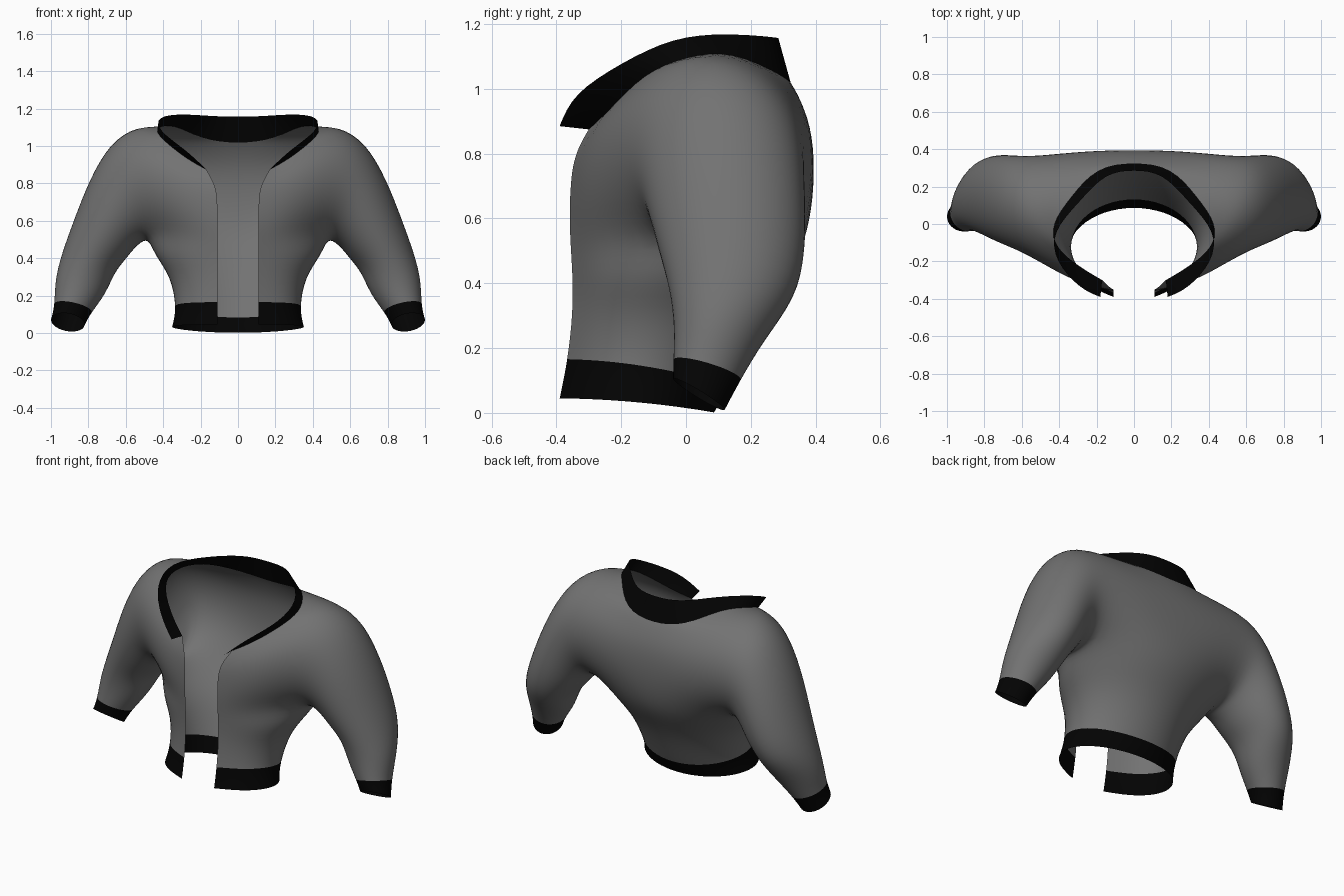
import bpy, bmesh
from math import sin, cos, asin, pi
from mathutils import Vector as V

cube = bpy.data.objects.get("Cube")
if cube:
    bpy.data.objects.remove(cube)


def material(name, value):
    m = bpy.data.materials.new(name)
    m.use_nodes = True
    color = (value, value, value, 1)
    m.diffuse_color = color
    m.node_tree.nodes["Principled BSDF"].inputs["Base Color"].default_value = color
    return m


grey = material("grey cloth", 0.17)
black = material("black ribbing", 0.001)


def finish(bm, name, mats):
    """Mirror the half, then smooth it by subdivision."""
    bmesh.ops.recalc_face_normals(bm, faces=bm.faces)
    for f in bm.faces:
        f.smooth = True
    mesh = bpy.data.meshes.new(name)
    bm.to_mesh(mesh)
    bm.free()
    for m in mats:
        mesh.materials.append(m)
    ob = bpy.data.objects.new(name, mesh)
    bpy.context.collection.objects.link(ob)
    mirror = ob.modifiers.new("mirror", "MIRROR")
    mirror.merge_threshold = 0.002
    sub = ob.modifiers.new("subdivision", "SUBSURF")
    sub.levels = sub.render_levels = 2
    sub.boundary_smooth = "PRESERVE_CORNERS"
    return ob


# Waist rows: half width, front y, back y, front z, back z
waist = [(.355, -.402, .095, .045, 0), (.33, -.38, .13, .16, .05),
         (.36, -.363, .23, .31, .28), (.45, -.36, .32, .42, .41)]
# Chest rows: opening x, front y, front z, back y, back z, front and back fullness
chest = [(.11, -.355, .50, .37, .50, .07, .04), (.11, -.36, .60, .393, .62, .045, .015),
         (.11, -.357, .69, .398, .75, .035, .01), (.115, -.35, .765, .392, .87, .035, .01),
         (.14, -.33, .825, .367, .96, .035, .01)]
# Neckline and free edge of the collar, from the front round to the back
neck = [(.17, -.30, .875), (.275, -.24, .93), (.425, -.13, 1.05), (.445, 0, 1.1),
        (.34, .14, 1.12), (.20, .31, 1.035), (0, .33, 1.01)]
edge = [(.18, -.39, .885), (.285, -.35, .985), (.425, -.20, 1.08), (.44, -.04, 1.16),
        (.29, .12, 1.172), (.155, .275, 1.16), (0, .29, 1.155)]
# Sleeve rings: outer x, z, inner x, z, front y, back y, tilt
sleeve = [(.54, 1.108, .48, .51, -.20, .365, 0), (.685, 1.02, .53, .475, -.145, .365, 0),
          (.795, .82, .56, .445, -.115, .37, 0), (.872, .62, .60, .395, -.085, .37, 0),
          (.945, .42, .66, .325, -.05, .345, .01), (.98, .28, .705, .21, -.035, .24, .02),
          (.98, .145, .79, .105, -.04, .165, .03), (1.0, .07, .82, .045, -.04, .12, .05)]
SIDES = 12


def ring(ox, oz, ix, iz, yf, yb, tilt):
    mid = V(((ox + ix) / 2, (yf + yb) / 2, (oz + iz) / 2))
    across = V((ox - ix, 0, oz - iz)) * 0.52
    depth = V((0, (yb - yf) * 0.52, -tilt))
    angles = [2 * pi * k / SIDES for k in range(SIDES)]
    return [mid + across * cos(a) + depth * sin(a) for a in angles]


rings = [ring(*r) for r in sleeve]
grid = []

# Waist and hem: open ellipses that dip towards the back
for rx, yf, yb, zf, zb in waist:
    start = asin(.11 / rx)
    row = []
    for j in range(7):
        t = start + (pi - start) * j / 6
        s = (1 - cos(t)) / 2
        row.append(V((rx * 1.03 * sin(t) if j else .11, yf + (yb - yf) * s,
                      zf + (zb - zf) * s * s)))
    row[6].x = 0
    grid.append(row)

# Chest: panels running from the opening and the spine to the armhole
for i, (ox, yf, zf, yb, zb, full_f, full_b) in enumerate(chest):
    front, back = V((ox, yf, zf)), V((0, yb, zb))
    arm_f, arm_b = rings[0][7 + i], rings[0][5 - i]
    side = rings[0][6] if i == 0 else rings[0][0]
    grid.append([front, (front + arm_f) / 2 - V((0, full_f, 0)), arm_f, side,
                 arm_b, (back + arm_b) / 2 + V((0, full_b, 0)), back])
grid.append([V(p) for p in neck])

# Jacket shell with armholes continued into the sleeves
bm = bmesh.new()
vert = {}


def point(p):
    key = tuple(round(c, 4) for c in p)
    if key not in vert:
        vert[key] = bm.verts.new(p)
    return vert[key]


for i in range(len(grid) - 1):
    for j in range(6):
        if 4 <= i < 8 and j in (2, 3):
            continue
        quad = (grid[i][j], grid[i][j + 1], grid[i + 1][j + 1], grid[i + 1][j])
        bm.faces.new([point(p) for p in quad]).material_index = int(i == 0)
for i in range(len(rings) - 1):
    a, b = rings[i], rings[i + 1]
    for k in range(SIDES):
        n = (k + 1) % SIDES
        f = bm.faces.new([point(p) for p in (a[k], a[n], b[n], b[k])])
        f.material_index = int(i == len(rings) - 2)
finish(bm, "jacket_shell", [grey, black])

# Standing collar
bm = bmesh.new()
low, high = ([bm.verts.new(p) for p in line] for line in (neck, edge))
for j in range(6):
    bm.faces.new((low[j], low[j + 1], high[j + 1], high[j]))
finish(bm, "collar", [black])
